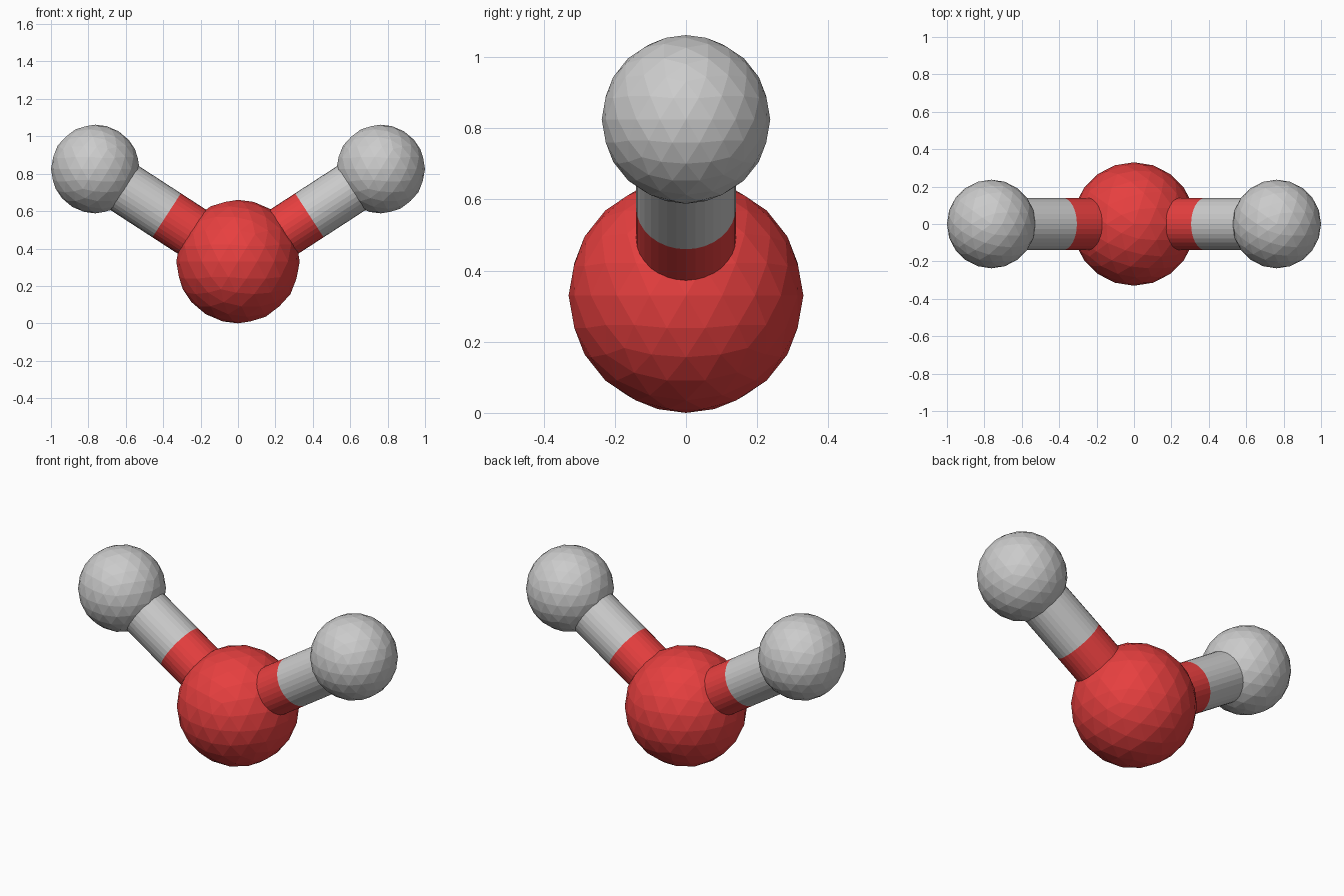
import bpy
from mathutils import Vector

if "Cube" in bpy.data.objects:
    bpy.data.objects.remove(bpy.data.objects["Cube"])

red = bpy.data.materials.new("red")
red.diffuse_color = (0.8, 0.05, 0.05, 1)
red.use_nodes = True
red.node_tree.nodes["Principled BSDF"].inputs["Base Color"].default_value = red.diffuse_color


def finish(name, mat):
    obj = bpy.context.object
    obj.name = name
    if mat:
        obj.data.materials.append(mat)


def ball(name, centre, radius, mat=None):
    bpy.ops.mesh.primitive_ico_sphere_add(subdivisions=3, radius=radius, location=centre)
    finish(name, mat)


def rod(name, a, b, mat=None):
    axis = b - a
    bpy.ops.mesh.primitive_cylinder_add(
        vertices=32, radius=0.14, depth=axis.length, location=(a + b) / 2,
        rotation=axis.to_track_quat('Z', 'Y').to_euler())
    finish(name, mat)


# Large central ball
centre = Vector((0, 0, 0.33))
ball("centre_ball", centre, 0.33, red)

# Two arms: small ball and a rod split halfway into red and grey
for side, sx in (("left", -1), ("right", 1)):
    tip = Vector((sx * 0.763, 0, 0.825))
    mid = (centre + tip) / 2
    ball(side + "_small_ball", tip, 0.237)
    rod(side + "_inner_rod", centre, mid, red)
    rod(side + "_outer_rod", mid, tip)
